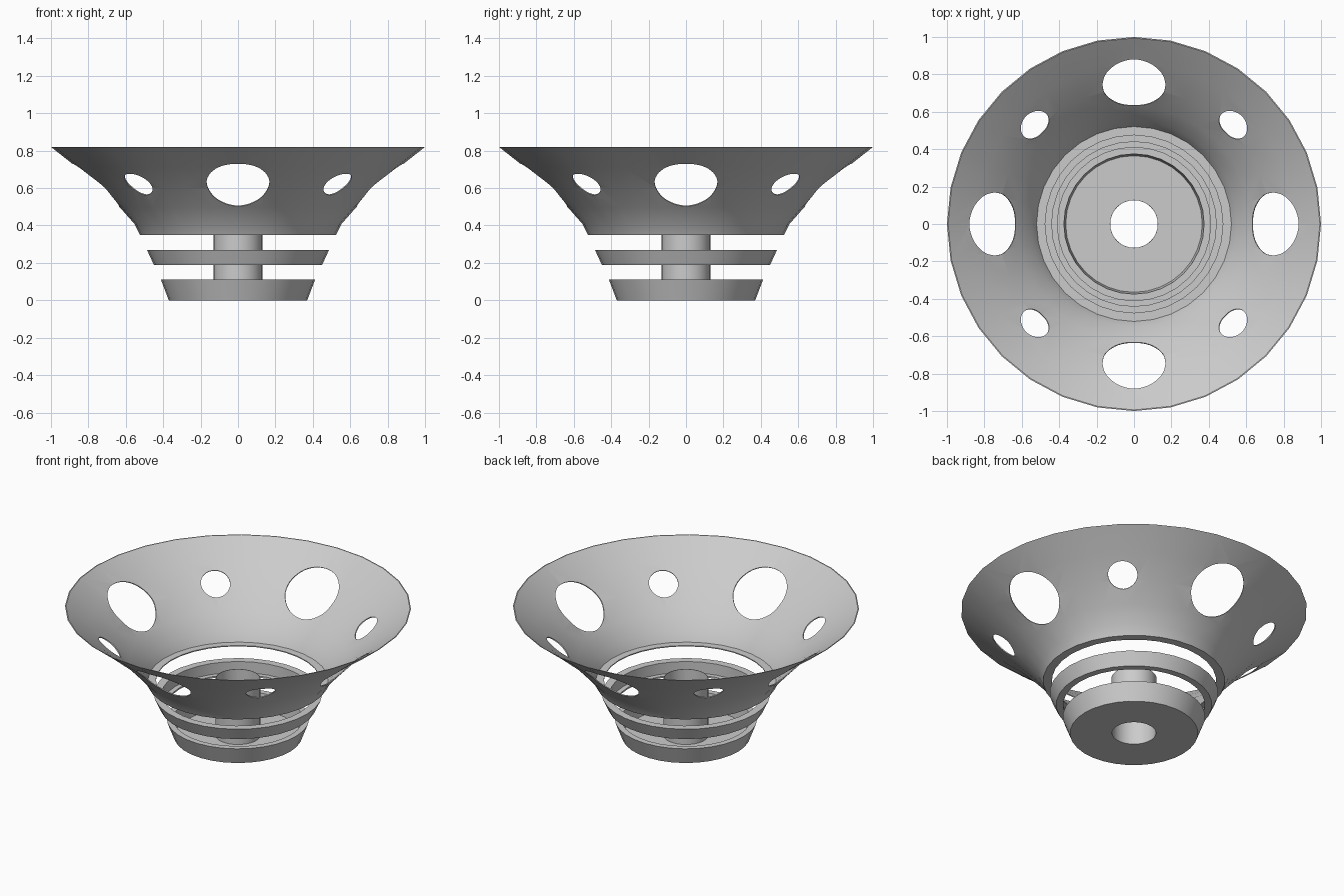
import bpy, bmesh
from math import sin, cos, pi
from mathutils import Vector

SIDES = 32

if "Cube" in bpy.data.objects:
    bpy.data.objects.remove(bpy.data.objects["Cube"])

# One plain grey for everything
grey = bpy.data.materials.new("plain grey")
grey.use_nodes = True
grey.diffuse_color = (0.6, 0.6, 0.6, 1)
grey.node_tree.nodes["Principled BSDF"].inputs["Base Color"].default_value = (0.6, 0.6, 0.6, 1)


def revolve(name, profile, closed=True):
    """Spin a (radius, height) profile around the z axis."""
    bm = bmesh.new()
    rings = [[bm.verts.new((r * sin(2 * pi * i / SIDES), -r * cos(2 * pi * i / SIDES), z))
              for i in range(SIDES)] for r, z in profile]
    pairs = list(zip(rings, rings[1:]))
    if closed:
        pairs.append((rings[-1], rings[0]))
    for a, b in pairs:
        for i in range(SIDES):
            j = (i + 1) % SIDES
            bm.faces.new((a[i], a[j], b[j], b[i]))
    bmesh.ops.recalc_face_normals(bm, faces=bm.faces)
    mesh = bpy.data.meshes.new(name)
    bm.to_mesh(mesh)
    bm.free()
    mesh.materials.append(grey)
    obj = bpy.data.objects.new(name, mesh)
    bpy.context.collection.objects.link(obj)
    return obj


def activate(obj):
    bpy.ops.object.select_all(action='DESELECT')
    obj.select_set(True)
    bpy.context.view_layer.objects.active = obj


# Flared bowl: thin wall with a flat flange at its foot
T = 0.006
outer = [(0.475, 0.35), (0.525, 0.35), (0.555, 0.41), (0.63, 0.495),
         (0.73, 0.6), (0.86, 0.71), (1.0, 0.82)]
inner = [(r - T * 0.7, z + T * 0.7) for r, z in outer[2:-1]]
bowl = revolve("bowl", outer + [(1.0 - T, 0.82)] + inner[::-1]
               + [(0.521, 0.35 + T), (0.475, 0.35 + T)])

# Round holes through the wall: large on the axes, small on the diagonals
bm = bmesh.new()
for i in range(8):
    a = i * pi / 4
    axis = Vector((0.66 * cos(a), 0.66 * sin(a), -0.75))
    spot = Vector((0.765 * cos(a), 0.765 * sin(a), 0.61))
    radius = 0.085 if i % 2 else 0.168
    turn = axis.to_track_quat('Z', 'Y').to_matrix().to_4x4()
    turn.translation = spot
    bmesh.ops.create_cone(bm, cap_ends=True, segments=48, radius1=radius,
                          radius2=radius, depth=0.24, matrix=turn)
mesh = bpy.data.meshes.new("hole_cutter")
bm.to_mesh(mesh)
bm.free()
mesh.materials.append(grey)
cutter = bpy.data.objects.new("hole_cutter", mesh)
bpy.context.collection.objects.link(cutter)
cutter.hide_render = True

cut = bowl.modifiers.new("holes", 'BOOLEAN')
cut.operation = 'DIFFERENCE'
cut.solver = 'EXACT'
cut.object = cutter
activate(bowl)
bpy.ops.object.modifier_apply(modifier=cut.name)
bpy.data.objects.remove(cutter)

# Floating middle ring with a small inner lip
ring = revolve("middle_ring", [(0.41, 0.19), (0.45, 0.19), (0.487, 0.27),
                               (0.44, 0.27), (0.44, 0.2), (0.41, 0.2)])

# Dish-shaped base with a hole for the tube
base = revolve("base", [(0.13, 0), (0.37, 0), (0.412, 0.11), (0.375, 0.11),
                        (0.365, 0.006), (0.13, 0.006)])

# Open central tube
tube = revolve("centre_tube", [(0.13, 0), (0.13, 0.367), (0.127, 0.367), (0.127, 0)])

for obj in (bowl, ring, base, tube):
    activate(obj)
    bpy.ops.object.shade_smooth_by_angle(angle=0.45)
